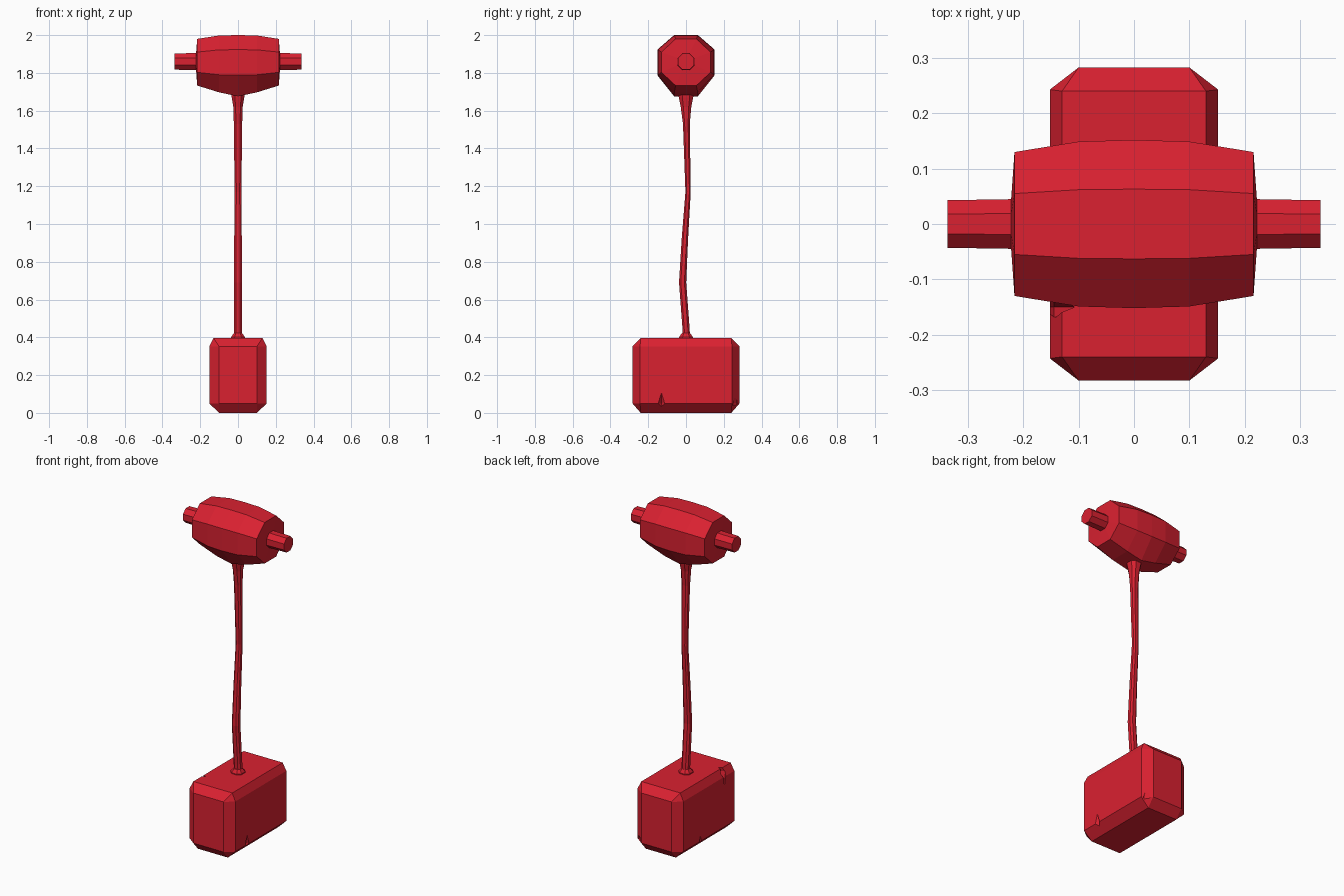
import bpy, bmesh
from mathutils import Vector

if "Cube" in bpy.data.objects:
    bpy.data.objects.remove(bpy.data.objects["Cube"])

red = bpy.data.materials.new("red")
red.diffuse_color = (0.7, 0.015, 0.03, 1)
red.use_nodes = True
red.node_tree.nodes["Principled BSDF"].inputs["Base Color"].default_value = red.diffuse_color


def finish(name, bm):
    bmesh.ops.recalc_face_normals(bm, faces=bm.faces)
    mesh = bpy.data.meshes.new(name)
    bm.to_mesh(mesh)
    bm.free()
    mesh.materials.append(red)
    obj = bpy.data.objects.new(name, mesh)
    bpy.context.collection.objects.link(obj)
    return obj


def loft(name, rings):
    """Skin a list of equal-length rings and cap both ends."""
    bm = bmesh.new()
    rows = [[bm.verts.new(p) for p in ring] for ring in rings]
    n = len(rows[0])
    for a, b in zip(rows, rows[1:]):
        for i in range(n):
            j = (i + 1) % n
            bm.faces.new((a[i], a[j], b[j], b[i]))
    bm.faces.new(rows[0])
    bm.faces.new(rows[-1])
    return finish(name, bm)


def octagon(w, a, lo, hi, lo_side, hi_side):
    """Eight-sided outline: half width w, flat half width a."""
    return [(a, hi), (w, hi_side), (w, lo_side), (a, lo),
            (-a, lo), (-w, lo_side), (-w, hi_side), (-a, hi)]


def hull(bm, points):
    verts = [bm.verts.new(p) for p in points]
    bmesh.ops.convex_hull(bm, input=verts)


# Chamfered block
bm = bmesh.new()
levels = [(0.0, [(0.10, 0.24)]),
          (0.05, [(0.10, 0.283), (0.152, 0.243)]),
          (0.352, [(0.10, 0.283), (0.152, 0.243)]),
          (0.397, [(0.13, 0.24)])]
hull(bm, [(sx * x, sy * y, z) for z, corners in levels for x, y in corners
          for sx in (-1, 1) for sy in (-1, 1)])
bmesh.ops.dissolve_limit(bm, angle_limit=0.01, verts=bm.verts, edges=bm.edges)
block = finish("block", bm)

# Small chips in the block edges, cut with pointed diamonds
bm = bmesh.new()
for centre, size in [((0.155, -0.13, 0.05), (0.025, 0.02, 0.065)),
                     ((-0.145, -0.15, 0.375), (0.05, 0.02, 0.09)),
                     ((0.135, 0.268, 0.05), (0.025, 0.025, 0.06)),
                     ((-0.152, 0.08, 0.045), (0.018, 0.012, 0.04))]:
    c = Vector(centre)
    hull(bm, [c + Vector([s * size[k] if k == axis else 0 for k in range(3)])
              for axis in range(3) for s in (-1, 1)])
chips = finish("chip_cutter", bm)
chips.hide_render = True
chips.hide_viewport = True
cut = block.modifiers.new("chips", "BOOLEAN")
cut.operation = "DIFFERENCE"
cut.solver = "EXACT"
cut.object = chips


# Bent handle and its collar, swept upward: z, y offset, half width x, half width y
def sweep(name, stations):
    loft(name, [[(x, y + cy, z) for x, y in
                 octagon(hx, hx * 0.5, -hy, hy, -hy * 0.5, hy * 0.5)]
                for z, cy, hx, hy in stations])


sweep("handle", [(0.38, 0.003, 0.022, 0.019), (0.45, 0.0, 0.022, 0.019),
                 (0.69, -0.018, 0.022, 0.019), (0.92, -0.006, 0.02, 0.017),
                 (1.17, 0.011, 0.018, 0.014), (1.53, 0.002, 0.022, 0.018),
                 (1.62, 0.0, 0.025, 0.028), (1.67, 0.0, 0.033, 0.038),
                 (1.70, 0.0, 0.036, 0.042)])
sweep("collar", [(0.39, 0.0, 0.036, 0.036), (0.402, 0.0, 0.036, 0.036),
                 (0.422, 0.0, 0.022, 0.022)])

# Barrel-shaped grip: half length, then the octagon at that station
inner = (0.045, 0.019, 1.815, 1.905, 1.841, 1.879)
end = (0.13, 0.055, 1.733, 1.98, 1.803, 1.91)
shoulder = (0.149, 0.062, 1.697, 1.998, 1.79, 1.922)
middle = (0.152, 0.063, 1.676, 2.0, 1.788, 1.923)
stations = [(-0.222, inner), (-0.216, end), (-0.10, shoulder), (0, middle),
            (0.10, shoulder), (0.216, end), (0.222, inner)]
loft("grip", [[(x, y, z) for y, z in octagon(*shape)] for x, shape in stations])

# Side pins
tip = (0.043, 0.018, 1.817, 1.903, 1.842, 1.878)
for side, name in ((-1, "left_pin"), (1, "right_pin")):
    loft(name, [[(side * x, y, z) for y, z in octagon(*shape)]
                for x, shape in ((0.21, inner), (0.337, tip))])
